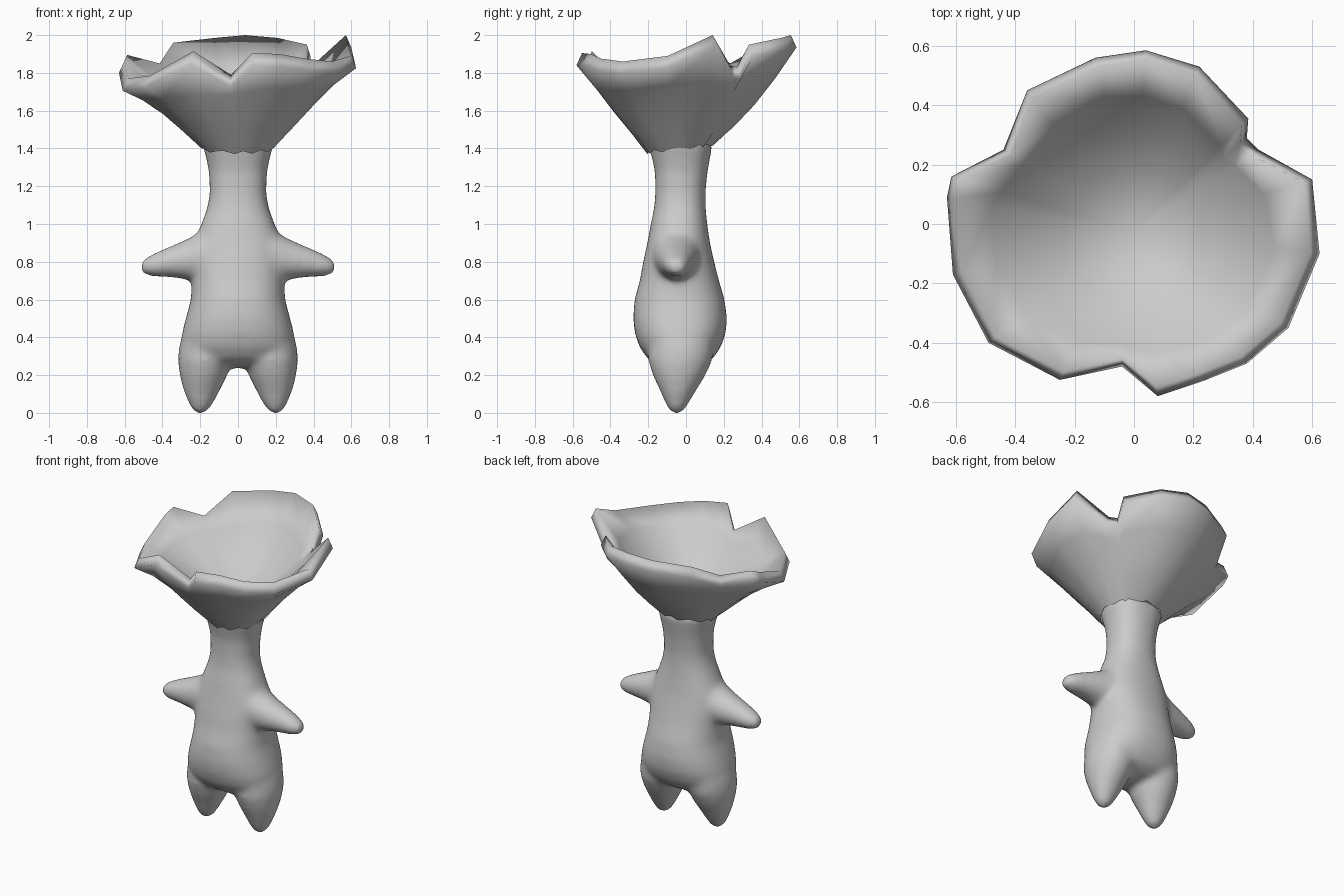
import bpy, bmesh, math
from mathutils import Vector

if "Cube" in bpy.data.objects:
    bpy.data.objects.remove(bpy.data.objects["Cube"])


def finish(bm, name):
    bmesh.ops.recalc_face_normals(bm, faces=bm.faces[:])
    me = bpy.data.meshes.new(name)
    bm.to_mesh(me)
    bm.free()
    ob = bpy.data.objects.new(name, me)
    bpy.context.collection.objects.link(ob)
    return ob


def bridge(bm, a, b):
    n = len(a)
    for i in range(n):
        j = (i + 1) % n
        bm.faces.new((a[i], a[j], b[j], b[i]))


def fan(bm, ring, co):
    c = bm.verts.new(co)
    for i in range(len(ring)):
        bm.faces.new((ring[i], ring[(i + 1) % len(ring)], c))


def loft(bm, rings, tips, u, v, power=2.0, n=32):
    """Closed tube through (super)ellipses (centre, radius along u, radius along v)."""
    def bend(q):
        return math.copysign(abs(q) ** (2 / power), q)
    loops = []
    for c, ru, rv in rings:
        loops.append([bm.verts.new(Vector(c) + u * ru * bend(math.cos(2 * math.pi * i / n))
                                   + v * rv * bend(math.sin(2 * math.pi * i / n))) for i in range(n)])
    for a, b in zip(loops, loops[1:]):
        bridge(bm, a, b)
    fan(bm, loops[0], tips[0])
    fan(bm, loops[-1], tips[1])


X, Y, Z = Vector((1, 0, 0)), Vector((0, 1, 0)), Vector((0, 0, 1))
bm = bmesh.new()

# Torso and neck: height, half width, front y, back y
torso = [(0.255, 0.15, -0.14, 0.08), (0.29, 0.25, -0.20, 0.14), (0.35, 0.296, -0.242, 0.18),
         (0.42, 0.293, -0.266, 0.206), (0.50, 0.272, -0.276, 0.213), (0.60, 0.245, -0.268, 0.20),
         (0.70, 0.24, -0.24, 0.17), (0.80, 0.24, -0.222, 0.145), (0.90, 0.23, -0.20, 0.122),
         (1.00, 0.19, -0.182, 0.108), (1.08, 0.16, -0.165, 0.10), (1.16, 0.145, -0.158, 0.098),
         (1.28, 0.15, -0.16, 0.11), (1.36, 0.167, -0.178, 0.125), (1.44, 0.19, -0.20, 0.14)]
loft(bm, [((0, (f + b) / 2, z), w, (b - f) / 2) for z, w, f, b in torso],
     ((0, -0.03, 0.24), (0, -0.03, 1.45)), X, Y, 2.3)

# Legs: height, inner x, outer x, front y, back y; arms: x, bottom z, top z, half depth
leg = [(0.008, 0.165, 0.235, -0.085, -0.015), (0.05, 0.135, 0.258, -0.105, 0.01),
       (0.12, 0.10, 0.285, -0.135, 0.05), (0.20, 0.06, 0.305, -0.172, 0.10),
       (0.28, 0.035, 0.314, -0.197, 0.137), (0.36, 0.045, 0.307, -0.19, 0.14),
       (0.45, 0.08, 0.275, -0.15, 0.10)]
arm = [(0.10, 0.70, 1.00, 0.13), (0.20, 0.70, 0.955, 0.12), (0.26, 0.708, 0.92, 0.105),
       (0.34, 0.72, 0.885, 0.088), (0.42, 0.725, 0.852, 0.07), (0.47, 0.727, 0.828, 0.057),
       (0.507, 0.742, 0.803, 0.035)]
for s in (-1, 1):
    loft(bm, [((s * (i + o) / 2, (f + b) / 2, z), (o - i) / 2, (b - f) / 2) for z, i, o, f, b in leg],
         ((s * 0.2, -0.05, -0.006), (s * 0.17, -0.03, 0.5)), X, Y)
    loft(bm, [((s * x, -0.05, (lo + hi) / 2), d, (hi - lo) / 2) for x, lo, hi, d in arm],
         ((s * 0.05, -0.05, 0.84), (s * 0.517, -0.055, 0.772)), Y, Z)

body = finish(bm, "body")
rm = body.modifiers.new("fuse", 'REMESH')
rm.mode = 'VOXEL'
rm.voxel_size = 0.014
rm.use_smooth_shade = True
sm = body.modifiers.new("soften", 'SMOOTH')
sm.factor = 0.5
sm.iterations = 30
dm = body.modifiers.new("restore_size", 'DISPLACE')
dm.mid_level = 0
dm.strength = 0.005

# Flower head: rim corners of three petals with a notch between each pair
rim = [(0.08, -0.58, 1.905), (0.23, -0.53, 1.90), (0.38, -0.47, 1.875), (0.52, -0.35, 1.86),
       (0.625, -0.10, 1.89), (0.60, 0.15, 2.0), (0.42, 0.25, 1.84), (0.38, 0.29, 1.83),
       (0.385, 0.355, 1.95), (0.22, 0.53, 1.985), (0.04, 0.585, 2.0), (-0.13, 0.56, 1.985),
       (-0.36, 0.45, 1.96), (-0.44, 0.25, 1.85), (-0.615, 0.16, 1.895), (-0.63, 0.09, 1.865),
       (-0.61, -0.17, 1.77), (-0.49, -0.40, 1.785), (-0.25, -0.525, 1.915), (-0.04, -0.48, 1.79)]
centre = Vector((0, -0.03, 0))
N = len(rim)
dirs = [Vector((x, y + 0.03, 0)).normalized() for x, y, z in rim]


def petal_rows(bm, base_of, tip_of, steps, dip):
    """Rings from the base to the rim; notches fade out towards the base."""
    rows = []
    for t in steps:
        pts = []
        for k, d in enumerate(dirs):
            p = base_of(k, d).lerp(tip_of(k, d), t) - centre
            sag = (0.012 * d.x ** 2 - 0.05 * max(0, d.y) ** 2 - dip) * math.sin(math.pi * t)
            pts.append((Vector((p.x, p.y, 0)).length, p.z + sag))
        for _ in range(2 if 0 < t < 0.7 else 1 if 0 < t < 1 else 0):
            pts = [tuple(0.5 * pts[k][c] + 0.25 * (pts[k - 1][c] + pts[(k + 1) % N][c])
                         for c in (0, 1)) for k in range(N)]
        rows.append([bm.verts.new(centre + d * r + Z * z) for d, (r, z) in zip(dirs, pts)])
    for a, b in zip(rows, rows[1:]):
        bridge(bm, a, b)
    return rows


bm = bmesh.new()
outer = petal_rows(
    bm, lambda k, d: centre + Vector((0.193 * d.x, 0.175 * d.y, 1.40 + 0.022 * d.y + 0.008 * (-1) ** k)),
    lambda k, d: Vector(rim[k]) - Z * 0.065, (0, 0.25, 0.5, 0.75, 1), 0)
inner = petal_rows(
    bm, lambda k, d: centre + Vector((0.12 * d.x, 0.11 * d.y, 1.535)),
    lambda k, d: Vector(rim[k]) - d * 0.03, (0, 0.25, 0.5, 0.75, 1), 0.035)
bridge(bm, outer[-1], inner[-1])
fan(bm, inner[0], (0, -0.03, 1.525))
flower = finish(bm, "flower_head")
flower.data.shade_smooth()
